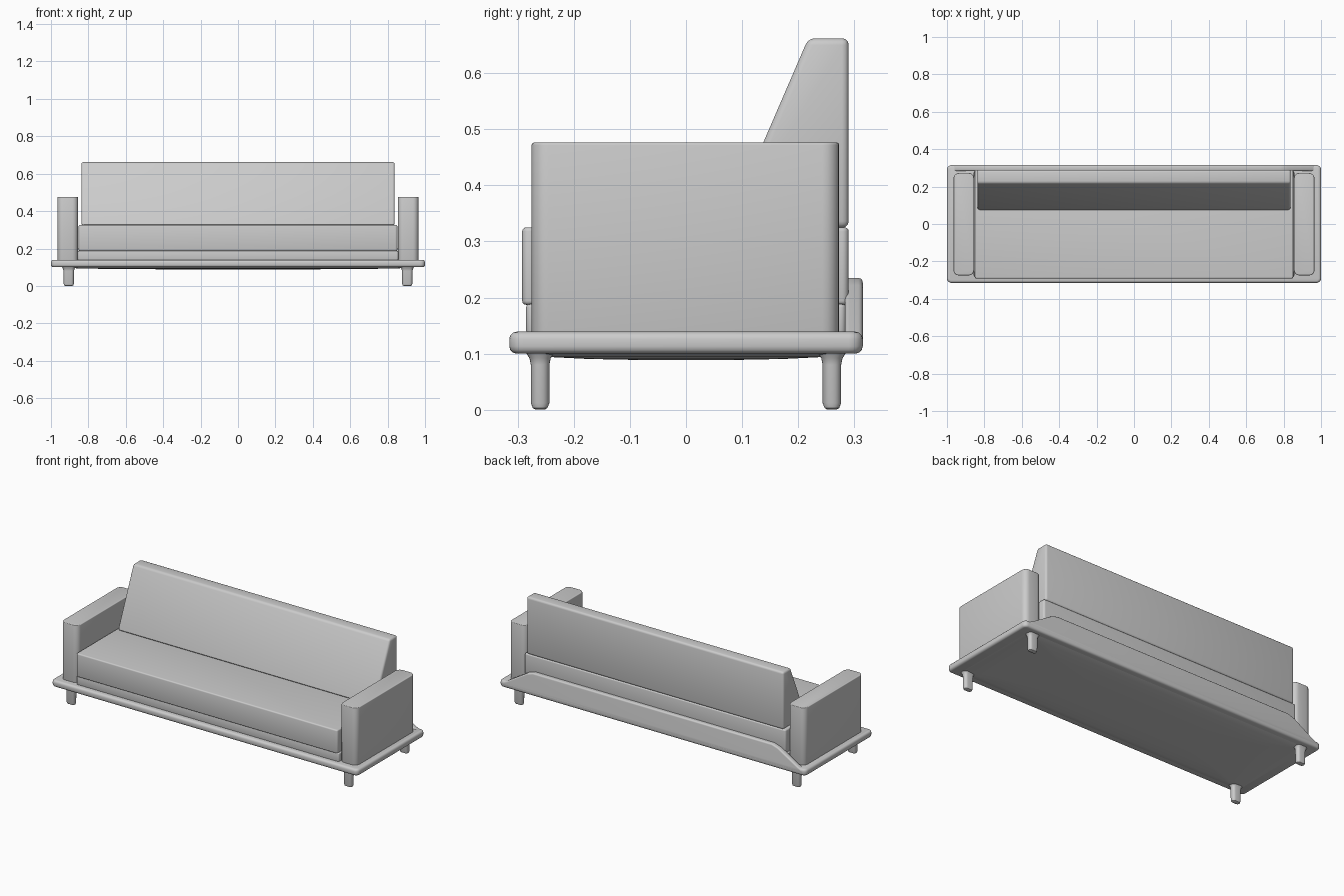
import bpy, bmesh, math

if "Cube" in bpy.data.objects:
    bpy.data.objects.remove(bpy.data.objects["Cube"])


def finish(name, bm, bevel=0.0, segs=3):
    """Turn a bmesh into a smooth-by-angle object with an optional rounded edge."""
    bmesh.ops.recalc_face_normals(bm, faces=bm.faces)
    me = bpy.data.meshes.new(name)
    bm.to_mesh(me)
    bm.free()
    ob = bpy.data.objects.new(name, me)
    bpy.context.collection.objects.link(ob)
    bpy.ops.object.select_all(action='DESELECT')
    ob.select_set(True)
    bpy.context.view_layer.objects.active = ob
    if bevel:
        m = ob.modifiers.new("Rounding", 'BEVEL')
        m.width, m.segments, m.limit_method = bevel, segs, 'ANGLE'
        m.angle_limit = math.radians(25)
        bpy.ops.object.modifier_apply(modifier=m.name)
    bpy.ops.object.shade_smooth_by_angle(angle=math.radians(35))
    return ob


def loft(name, rings, bevel=0.0, segs=3):
    """Skin a stack of closed rings and cap both ends."""
    bm = bmesh.new()
    vs = [[bm.verts.new(p) for p in r] for r in rings]
    n = len(rings[0])
    for a, b in zip(vs, vs[1:]):
        for i in range(n):
            j = (i + 1) % n
            bm.faces.new((a[i], a[j], b[j], b[i]))
    bm.faces.new(vs[0])
    bm.faces.new(vs[-1])
    return finish(name, bm, bevel, segs)


def outline(cx, cy, hx, hy, r, z, n=5):
    """Rounded rectangle ring at height z."""
    pts = []
    for k, (sx, sy) in enumerate([(1, 1), (-1, 1), (-1, -1), (1, -1)]):
        for i in range(n + 1):
            a = math.pi / 2 * (k + i / n)
            pts.append((cx + sx * (hx - r) + r * math.cos(a),
                        cy + sy * (hy - r) + r * math.sin(a), z))
    return pts


def slab(name, cx, cy, hx, hy, r, z0, z1, edge):
    """Rounded block with softened top and bottom edges."""
    rings = []
    for i in range(4):
        a = math.pi / 2 * i / 3
        d = edge * (1 - math.sin(a))
        rings.append(outline(cx, cy, hx - d, hy - d, max(r - d, 0.001),
                             z0 + edge * (1 - math.cos(a))))
    for i in range(3, -1, -1):
        a = math.pi / 2 * i / 3
        d = edge * (1 - math.sin(a))
        rings.append(outline(cx, cy, hx - d, hy - d, max(r - d, 0.001),
                             z1 - edge * (1 - math.cos(a))))
    return loft(name, rings)


# Base tray and its shallow bulging underside
slab("base", 0, 0, 1.0, 0.315, 0.025, 0.10, 0.139, 0.013)
loft("base_underside", [
    outline(0, 0, 0.86 * s, 0.25 * t, 0.03, z) for s, t, z in
    [(1.11, 1.14, 0.104), (1.09, 1.1, 0.099), (1.0, 0.98, 0.094),
     (0.8, 0.7, 0.0905), (0.5, 0.4, 0.089)]])

# Raised lip along the back of the base, sloping down at both ends
half = [(0.985, 0.112), (0.985, 0.128), (0.95, 0.143), (0.82, 0.222), (0.78, 0.235)]
lip = half + [(-x, z) for x, z in reversed(half)]
loft("back_lip", [[(x, y, z) for x, z in lip] for y in (0.283, 0.315)], 0.008)

# Seat platform and seat cushion
slab("seat_platform", 0, 0, 0.857, 0.285, 0.01, 0.135, 0.188, 0.006)
slab("seat_cushion", 0, -0.001, 0.852, 0.291, 0.012, 0.187, 0.325, 0.007)

# Wedge-shaped backrest
wedge = [(0.072, 0.324), (0.29, 0.324), (0.29, 0.662), (0.218, 0.662)]
loft("backrest", [[(x, y, z) for y, z in wedge] for x in (-0.838, 0.838)], 0.012)

# Arms and legs, mirrored left to right
for sx, side in ((-1, "left"), (1, "right")):
    slab("arm_" + side, sx * 0.91, -0.001, 0.055, 0.274, 0.03, 0.136, 0.476, 0.004)
    for sy, end in ((-1, "front"), (1, "back")):
        loft(f"{end}_leg_{side}", [
            outline(sx * 0.905, sy * 0.26, hx, hy, min(hx, hy) * 0.9, z)
            for hx, hy, z in [(0.018, 0.008, 0.0), (0.024, 0.013, 0.003),
                              (0.027, 0.0165, 0.012), (0.028, 0.0165, 0.08),
                              (0.031, 0.019, 0.092), (0.039, 0.027, 0.104)]])
